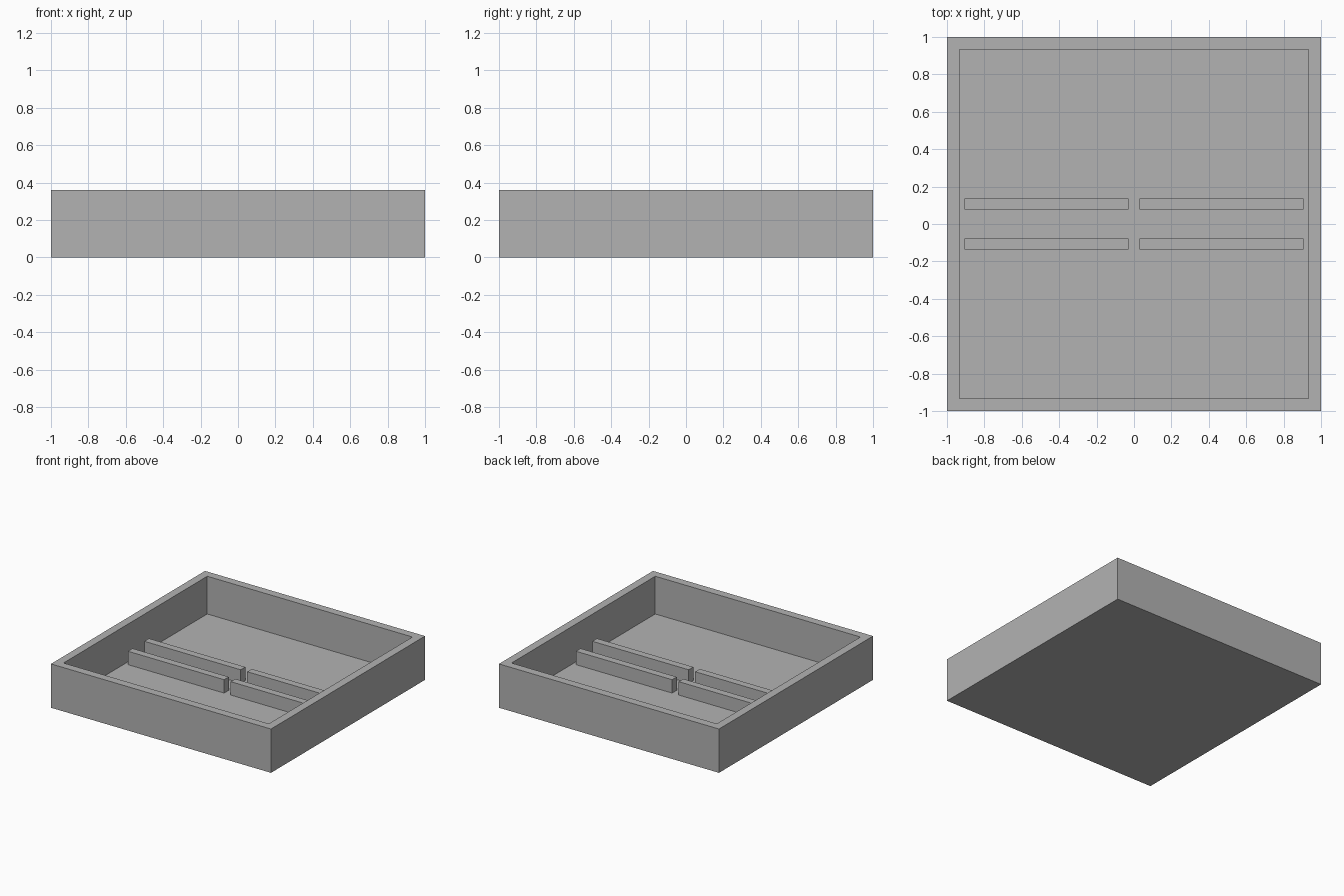
import bpy
import bmesh

cube = bpy.data.objects.get("Cube")
if cube:
    bpy.data.objects.remove(cube, do_unlink=True)

HALF, INNER = 1.0, 0.905
HEIGHT, FLOOR, RIB_TOP = 0.36, 0.05, 0.16

grey = bpy.data.materials.new("plain grey")
grey.use_nodes = True
colour = (0.45, 0.45, 0.45, 1)
grey.diffuse_color = colour
grey.node_tree.nodes["Principled BSDF"].inputs["Base Color"].default_value = colour


def add_box(bm, low, high):
    """Add an axis-aligned box and return its top face."""
    verts = bmesh.ops.create_cube(bm, size=1)["verts"]
    for v in verts:
        v.co = [lo if c < 0 else hi for c, lo, hi in zip(v.co, low, high)]
    return max({f for v in verts for f in v.link_faces},
               key=lambda f: f.calc_center_median().z)


def finish(bm, name):
    mesh = bpy.data.meshes.new(name)
    bm.normal_update()
    bm.to_mesh(mesh)
    bm.free()
    mesh.materials.append(grey)
    obj = bpy.data.objects.new(name, mesh)
    bpy.context.collection.objects.link(obj)
    return obj


# Open tray: inset the top of a block and push it down to the floor
bm = bmesh.new()
top = add_box(bm, (-HALF, -HALF, 0), (HALF, HALF, HEIGHT))
bm.normal_update()
bmesh.ops.inset_region(bm, faces=[top], thickness=HALF - INNER)
pocket = bmesh.ops.extrude_discrete_faces(bm, faces=[top])["faces"][0]
for v in pocket.verts:
    v.co.z = FLOOR
finish(bm, "tray")

# Four low divider ribs, leaving a gap in the middle
for side, sx in (("left", 1), ("right", -1)):
    for end, sy in (("front", -1), ("back", 1)):
        xs = sorted((sx * 0.03, sx * INNER))
        ys = sorted((sy * 0.077, sy * 0.137))
        bm = bmesh.new()
        add_box(bm, (xs[0], ys[0], FLOOR), (xs[1], ys[1], RIB_TOP))
        finish(bm, f"{end}_{side}_rib")
